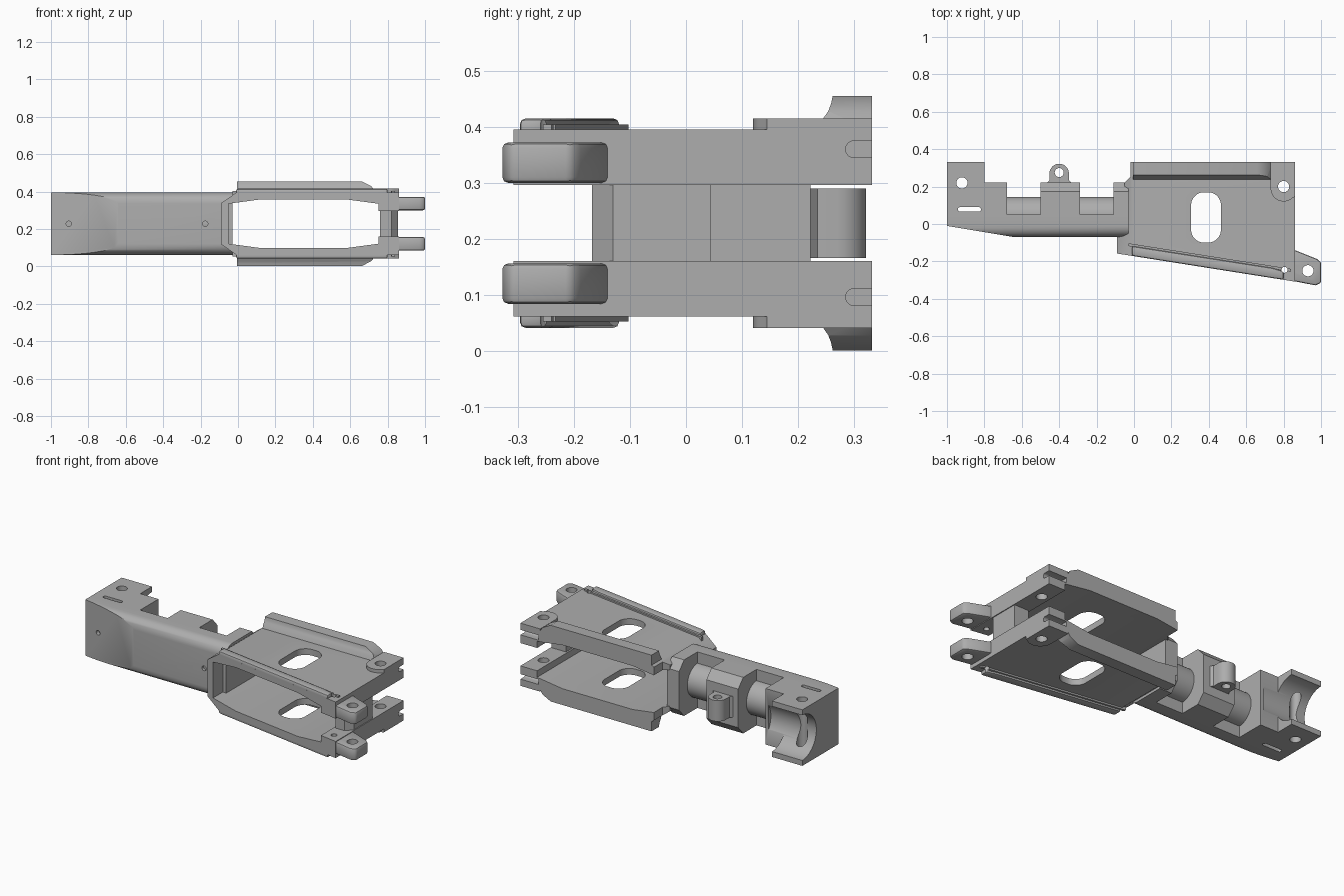
import bpy, bmesh, math
from mathutils import Vector

MID = 0.228  # height of the symmetry plane; all part heights are relative to it

if "Cube" in bpy.data.objects:
    bpy.data.objects.remove(bpy.data.objects["Cube"])

metal = bpy.data.materials.new("plain_grey")
metal.use_nodes = True
grey = (0.42, 0.42, 0.42, 1)
metal.diffuse_color = grey
metal.node_tree.nodes["Principled BSDF"].inputs["Base Color"].default_value = grey


def prism(name, pts, axis, lo, hi, clips=()):
    """Extrude a 2D profile along an axis, then trim it by planes."""
    place = {"x": lambda a, b, t: (t, a, b), "y": lambda a, b, t: (a, t, b),
             "z": lambda a, b, t: (a, b, t)}[axis]
    bm = bmesh.new()
    face = bm.faces.new([bm.verts.new(place(a, b, lo)) for a, b in pts])
    ext = bmesh.ops.extrude_face_region(bm, geom=[face])
    shift = Vector(place(0, 0, hi - lo))
    bmesh.ops.translate(bm, vec=shift, verts=[v for v in ext["geom"] if isinstance(v, bmesh.types.BMVert)])
    for co, no in clips:
        bmesh.ops.bisect_plane(bm, geom=bm.verts[:] + bm.edges[:] + bm.faces[:],
                               plane_co=co, plane_no=no, clear_outer=True)
        rim = [e for e in bm.edges if e.is_boundary]
        if rim:
            bmesh.ops.holes_fill(bm, edges=rim)
    bmesh.ops.recalc_face_normals(bm, faces=bm.faces)
    mesh = bpy.data.meshes.new(name)
    bm.to_mesh(mesh)
    bm.free()
    ob = bpy.data.objects.new(name, mesh)
    ob.location.z = MID
    bpy.context.collection.objects.link(ob)
    mesh.materials.append(metal)
    return ob


def rect(x0, x1, y0, y1):
    return [(x0, y0), (x1, y0), (x1, y1), (x0, y1)]


def oval(cx, cy, r, dx=0, dy=0, n=32):
    """Circle, or a stretched slot when dx / dy are given."""
    out = []
    for i in range(n):
        a = math.tau * (i + 0.5) / n
        c, s = math.cos(a), math.sin(a)
        out.append((cx + r * c + math.copysign(dx, c), cy + r * s + math.copysign(dy, s)))
    return out


def finish(ob, cutters=(), bevel=0, mirror=False):
    """Bevel, mirror, cut, then bake the modifiers and shade."""
    if bevel:
        m = ob.modifiers.new("bevel", "BEVEL")
        m.width, m.segments, m.limit_method = bevel, 2, "ANGLE"
        m.angle_limit = math.radians(40)
    if mirror:
        m = ob.modifiers.new("mirror", "MIRROR")
        m.use_axis = (False, False, True)
        m.use_clip = m.use_mirror_merge = False
    for c in cutters:
        c.hide_render = True
        m = ob.modifiers.new("cut", "BOOLEAN")
        m.operation, m.solver, m.object = "DIFFERENCE", "EXACT", c
    deps = bpy.context.evaluated_depsgraph_get()
    baked = bpy.data.meshes.new_from_object(ob.evaluated_get(deps))
    ob.modifiers.clear()
    ob.data = baked
    bpy.ops.object.select_all(action="DESELECT")
    ob.select_set(True)
    bpy.context.view_layer.objects.active = ob
    bpy.ops.object.shade_smooth_by_angle(angle=math.radians(35))


# Cutters
def drill(name, *args, **kw):
    return prism(name, oval(*args, **kw), "z", -0.4, 0.4)


window = drill("window_cutter", 0.385, 0.035, 0.07, dx=0.01, dy=0.065)
boss_hole = drill("boss_hole_cutter", 0.80, 0.2, 0.03)
pin_hole = drill("pin_hole_cutter", 0.805, -0.245, 0.016)
prong_hole = drill("prong_hole_cutter", 0.93, -0.25, 0.03)
lug_hole = drill("lug_hole_cutter", -0.4, 0.275, 0.024)
end_hole = drill("end_hole_cutter", -0.92, 0.22, 0.03)
end_slot = drill("end_slot_cutter", -0.88, 0.078, 0.012, dx=0.05)
upper = [(-0.05, 0.107), (0.12, 0.13), (0.58, 0.13), (0.75, 0.107), (0.75, 0.068), (1.1, 0.068)]
opening = prism("opening_cutter", upper + [(x, -z) for x, z in reversed(upper)], "y", -0.6, 0.6)
saddle = prism("saddle_cutter", oval(0.335, 0, 0.135, n=64), "x", -1.1, -0.7)
screws = [prism("screw_cutter", oval(x, 0, 0.014, n=16), "y", -0.2, 0.0) for x in (-0.905, -0.175)]
slots = [prism("slot_cutter", oval(0.335, z, 0.015, dx=0.035), "x", 0.74, 1.0) for z in (0.132, -0.132)]

# Main twin-plate housing, corners chamfered toward the beam
outline = [(-0.09, -0.158), (0.86, -0.308), (0.86, 0.332), (-0.02, 0.332),
           (-0.02, 0.25), (-0.05, 0.22), (-0.05, 0.0), (-0.09, -0.06)]
chamfers = [((-0.09, 0, s * 0.11), (-0.57, 0, s * 0.82)) for s in (1, -1)]
housing = prism("housing", outline, "z", -0.167, 0.167, chamfers)
finish(housing, [opening, window, boss_hole, pin_hole] + slots)

# Cross web tying the plates at the open end
web = prism("cross_web", [(0.76, -0.168), (0.82, -0.168), (0.855, -0.13), (0.855, 0.045), (0.76, 0.045)],
            "z", -0.08, 0.08)
finish(web)

# Raised rear rails with a hollowed inner side
rail_profile = [(0.235, 0.16), (0.245, 0.187), (0.254, 0.2), (0.259, 0.213), (0.262, 0.227),
                (0.332, 0.227), (0.332, 0.16)]
rail = prism("rear_rail", rail_profile, "x", -0.005, 0.74,
             [((0.66, 0, 0.227), (0.45, 0, 0.89)), ((0.71, 0, 0.204), (0.8, 0, 0.6))])
finish(rail, mirror=True)

# Ridges along the slanted front edge
ridge = prism("front_ridge", [(-0.01, -0.1705), (0.74, -0.289), (0.80, -0.298), (0.80, -0.252),
                              (0.74, -0.235), (-0.01, -0.118)], "z", 0.15, 0.187)
finish(ridge, [pin_hole], bevel=0.01, mirror=True)
groove_lip = prism("inner_ridge", [(-0.03, -0.118), (0.84, -0.255), (0.84, -0.24), (-0.03, -0.103)],
                   "z", 0.15, 0.176)
finish(groove_lip, [pin_hole], mirror=True)

# Corner bosses
arc = [(0.8 + 0.07 * math.cos(math.radians(a)), 0.19 + 0.07 * math.sin(math.radians(a)))
       for a in range(180, 316, 15)]
boss = prism("corner_boss", [(0.73, 0.332)] + arc + [(0.86, 0.145), (0.86, 0.332)], "z", 0.15, 0.187)
finish(boss, [boss_hole], mirror=True)

# Hinge prongs
prong = prism("hinge_prong", [(0.80, -0.295), (0.97, -0.328), (1.0, -0.315), (1.0, -0.205),
                              (0.98, -0.188), (0.86, -0.14), (0.80, -0.14)], "z", 0.072, 0.144)
finish(prong, [prong_hole, pin_hole], bevel=0.01, mirror=True)

# Beam with rounded front edges, shaved flat toward its tip
R = 0.06
corner = [(-0.07 + R - R * math.cos(math.radians(a)), 0.167 - R + R * math.sin(math.radians(a)))
          for a in range(0, 91, 10)]
section = corner + [(0.05, 0.167), (0.05, -0.167)] + [(y, -z) for y, z in reversed(corner)]
beam = prism("beam", section, "x", -1.0, -0.03, [((-0.64, -0.07, 0), (-0.06, -0.36, 0))])
finish(beam, screws + [end_slot])

# Beam end block with the round saddle in its back
end_block = prism("end_block", [(-1, 0.03), (-0.68, 0.03), (-0.68, 0.222), (-0.8, 0.222),
                                (-0.8, 0.332), (-1, 0.332)], "z", -0.167, 0.167)
finish(end_block, [saddle, end_hole, end_slot])

# Middle and inner blocks, back edges chamfered
block = [(0.03, 0.167), (0.175, 0.167), (0.222, 0.115)]
block += [(y, -z) for y, z in reversed(block)]
for name, x0, x1 in (("middle_block", -0.5, -0.29), ("inner_block", -0.11, -0.03)):
    finish(prism(name, block, "x", x0, x1))

# Rounded necks between the blocks
neck = prism("necks", oval(0.045, 0, 0.1, n=40), "x", -0.7, -0.1)
finish(neck)

# Lug on the middle block
lug_arc = [(-0.4 + 0.052 * math.cos(math.radians(a)), 0.27 + 0.052 * math.sin(math.radians(a)))
           for a in range(0, 181, 12)]
lug = prism("lug", [(-0.335, 0.2), (-0.335, 0.222), (-0.348, 0.235)] + lug_arc
            + [(-0.452, 0.235), (-0.465, 0.222), (-0.465, 0.2)], "z", -0.062, 0.062)
finish(lug, [lug_hole])

# Remove the spent cutters
for ob in [o for o in bpy.data.objects if "_cutter" in o.name]:
    bpy.data.objects.remove(ob)
